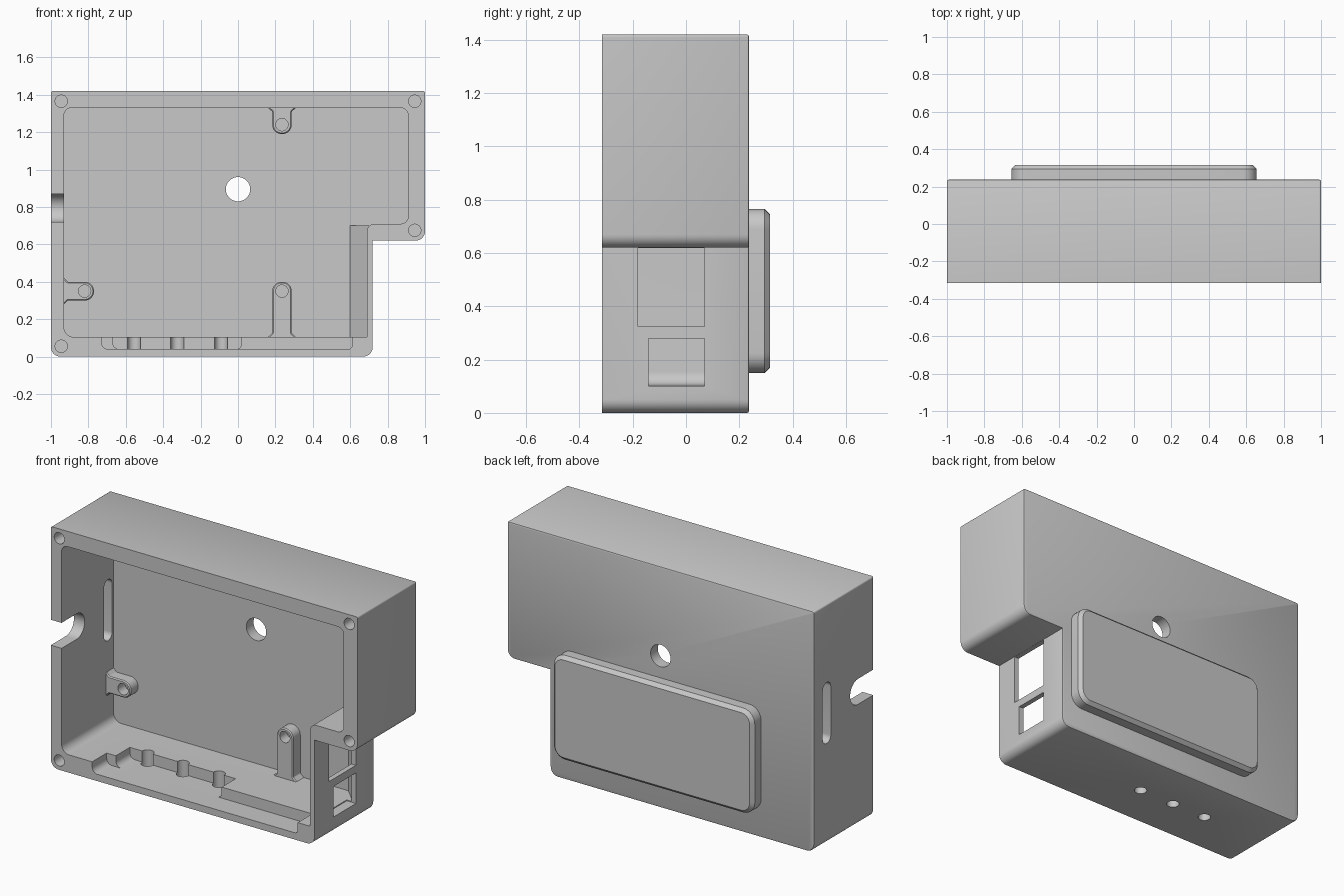
import bpy, bmesh
from math import radians, pi, cos, sin
from mathutils import Vector

cube = bpy.data.objects.get("Cube")
if cube:
    bpy.data.objects.remove(cube, do_unlink=True)

grey = bpy.data.materials.new("plain grey")
grey.use_nodes = True
COLOUR = (0.577, 0.577, 0.577, 1)
grey.diffuse_color = COLOUR
grey.node_tree.nodes["Principled BSDF"].inputs["Base Color"].default_value = COLOUR


def rounded(corners, steps=8):
    """Outline from (u, v, radius) corners, each filleted by its radius."""
    out = []
    n = len(corners)
    for i, (u, v, r) in enumerate(corners):
        p = Vector((u, v))
        if r == 0:
            out.append(p)
            continue
        a = (Vector(corners[i - 1][:2]) - p).normalized()
        b = (Vector(corners[(i + 1) % n][:2]) - p).normalized()
        half = a.angle(b) / 2
        centre = p + (a + b).normalized() * (r / sin(half))
        reach = r * cos(half) / sin(half)
        start = (p + a * reach - centre).normalized()
        end = (p + b * reach - centre).normalized()
        for k in range(steps + 1):
            out.append(centre + start.slerp(end, k / steps).normalized() * r)
    return out


def rect(u0, u1, v0, v1, r=0):
    return rounded([(u0, v0, r), (u1, v0, r), (u1, v1, r), (u0, v1, r)])


def circle(u, v, r, n=32):
    return [Vector((u + r * cos(2 * pi * i / n), v + r * sin(2 * pi * i / n)))
            for i in range(n)]


def prism(name, outline, axis, lo, hi, bevel=0, segments=1, bevel_end=1):
    """Extrude an outline along an axis; optionally bevel one end cap."""
    place = {"x": lambda p, d: (d, p.x, p.y),
             "y": lambda p, d: (p.x, d, p.y),
             "z": lambda p, d: (p.x, p.y, d)}[axis]
    bm = bmesh.new()
    near = [bm.verts.new(place(p, lo)) for p in outline]
    far = [bm.verts.new(place(p, hi)) for p in outline]
    caps = [bm.faces.new(near), bm.faces.new(far)]
    n = len(outline)
    for i in range(n):
        j = (i + 1) % n
        bm.faces.new((near[i], near[j], far[j], far[i]))
    bmesh.ops.recalc_face_normals(bm, faces=bm.faces)
    if bevel:
        bmesh.ops.bevel(bm, geom=list(caps[bevel_end].edges), offset=bevel,
                        segments=segments, profile=0.5, affect="EDGES")
    mesh = bpy.data.meshes.new(name)
    bm.to_mesh(mesh)
    bm.free()
    mesh.materials.append(grey)
    obj = bpy.data.objects.new(name, mesh)
    bpy.context.collection.objects.link(obj)
    return obj


def cut(target, outline, axis, lo, hi):
    """Subtract a prism from the target."""
    tool = prism("cutter", outline, axis, lo, hi)
    tool.hide_render = True
    mod = target.modifiers.new("cut", "BOOLEAN")
    mod.operation, mod.solver, mod.object = "DIFFERENCE", "EXACT", tool
    bpy.context.view_layer.objects.active = target
    bpy.ops.object.modifier_apply(modifier=mod.name)
    bpy.data.objects.remove(tool, do_unlink=True)


FRONT, BACK, INNER = -0.315, 0.237, 0.17

# Stepped case shell
case = prism("case_shell", rounded([
    (-1, 0, 0.05), (0.72, 0, 0.05), (0.72, 0.62, 0), (1, 0.62, 0.05),
    (1, 1.42, 0.01), (-1, 1.42, 0.01)]), "y", FRONT, BACK, 0.008, 2)

# Open cavity
cut(case, rounded([
    (-0.93, 0.105, 0.05), (0.69, 0.105, 0), (0.69, 0.71, 0.04),
    (0.91, 0.71, 0.04), (0.91, 1.33, 0.04), (-0.93, 1.33, 0.04)]),
    "y", FRONT - 0.1, INNER)

# Stepped recess in the floor, open to the front
cut(case, rounded([(-0.73, 0.14, 0), (-0.73, 0.04, 0.035), (0.61, 0.04, 0.02),
                   (0.61, 0.14, 0)]), "y", FRONT - 0.1, -0.18)
cut(case, rounded([(-0.67, 0.14, 0), (-0.67, 0.04, 0.035), (0.02, 0.04, 0.03),
                   (0.02, 0.14, 0)]), "y", FRONT - 0.1, -0.05)

# Button holes through the floor
for x in (-0.555, -0.325, -0.09):
    cut(case, circle(x, -0.05, 0.035), "z", -0.1, 0.2)

# Round hole through the back
cut(case, circle(0, 0.895, 0.065, 48), "y", 0, 0.5)

# Cable notch and slot in the -x wall
cut(case, rounded([(-0.5, 0.72, 0), (-0.1, 0.72, 0.074), (-0.1, 0.87, 0.074),
                   (-0.5, 0.87, 0)]), "x", -1.1, -0.9)
cut(case, rect(0.08, 0.155, 0.6, 0.96, 0.037), "x", -1.1, -0.9)

# Corner screw holes
for x, z in ((-0.945, 1.365), (0.945, 1.365), (0.945, 0.675), (-0.945, 0.055)):
    cut(case, circle(x, z, 0.033), "y", FRONT - 0.1, 0)

# Slanted rib behind the port wall
rib = prism("slanted_rib", [Vector(p) for p in
            ((0.7, 0.07), (0.7, 0.18), (0.59, 0.18))], "z", 0.1, 0.7)

# Port windows in the +x wall
for part in (case, rib):
    cut(part, rect(-0.18, 0.07, 0.325, 0.619), "x", 0.66, 0.8)
    cut(part, rect(-0.14, 0.07, 0.1, 0.28), "x", 0.66, 0.8)

# Raised pad on the back
pad = prism("back_pad", rect(-0.655, 0.655, 0.15, 0.765, 0.075),
            "y", BACK - 0.02, 0.315, 0.02)

# Board standoffs, each flared where it meets a wall
standoffs = {
    "upper_side_standoff": ((-0.82, 1.24), [
        (-0.94, 1.17, 0), (-0.93, 1.17, 0), (-0.925, 1.19, 0.01),
        (-0.77, 1.19, 0.04), (-0.77, 1.32, 0.01), (-0.74, 1.33, 0),
        (-0.74, 1.34, 0), (-0.94, 1.34, 0)]),
    "lower_side_standoff": ((-0.82, 0.35), [
        (-0.94, 0.28, 0), (-0.93, 0.28, 0), (-0.91, 0.3, 0.01),
        (-0.77, 0.3, 0.049), (-0.77, 0.4, 0.049), (-0.91, 0.4, 0.01),
        (-0.93, 0.42, 0), (-0.94, 0.42, 0)]),
    "upper_middle_standoff": ((0.235, 1.24), [
        (0.16, 1.34, 0), (0.16, 1.33, 0), (0.183, 1.31, 0.01),
        (0.183, 1.19, 0.05), (0.287, 1.19, 0.05), (0.287, 1.31, 0.01),
        (0.31, 1.33, 0), (0.31, 1.34, 0)]),
    "lower_middle_standoff": ((0.235, 0.35), [
        (0.16, 0.1, 0), (0.16, 0.105, 0), (0.183, 0.125, 0.01),
        (0.183, 0.4, 0.05), (0.287, 0.4, 0.05), (0.287, 0.125, 0.01),
        (0.31, 0.105, 0), (0.31, 0.1, 0)]),
}
parts = [case, rib, pad]
for name, ((x, z), corners) in standoffs.items():
    post = prism(name, rounded(corners), "y", 0.1, INNER + 0.01, 0.006, 1, 0)
    cut(post, circle(x, z, 0.033), "y", 0, 0.165)
    parts.append(post)

# Smooth the curved walls, keep edges sharp
bpy.ops.object.select_all(action="DESELECT")
for part in parts:
    part.select_set(True)
bpy.context.view_layer.objects.active = case
bpy.ops.object.shade_smooth_by_angle(angle=radians(30))
